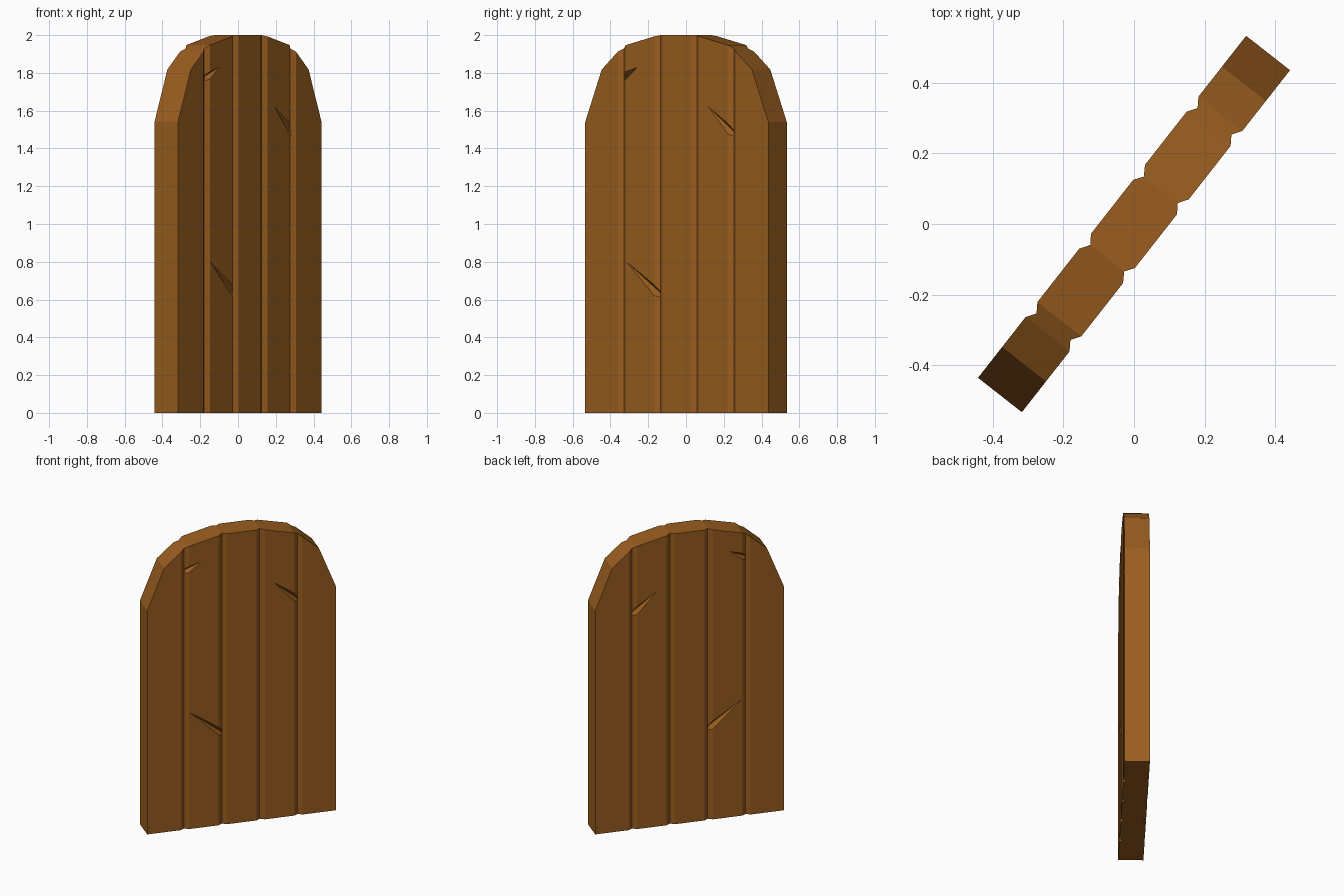
import bpy, bmesh, math

if "Cube" in bpy.data.objects:
    bpy.data.objects.remove(bpy.data.objects["Cube"])

HALF_T, GROOVE = 0.079, 0.061      # half thickness, half thickness at groove bottom
ARCH = [(0, 2.0), (0.123, 2.0), (0.343, 1.947), (0.397, 1.912), (0.505, 1.818), (0.616, 1.54)]


def arch_z(u):
    u = abs(u)
    for (a, za), (b, zb) in zip(ARCH, ARCH[1:]):
        if u <= b:
            return za + (zb - za) * (u - a) / (b - a)
    return ARCH[-1][1]


def make_object(name, bm):
    bmesh.ops.recalc_face_normals(bm, faces=bm.faces[:])
    me = bpy.data.meshes.new(name)
    bm.to_mesh(me)
    bm.free()
    ob = bpy.data.objects.new(name, me)
    bpy.context.collection.objects.link(ob)
    return ob


# Planked slab: one ring of four vertices per column across the width
half = [(0.097, HALF_T), (0.123, GROOVE), (0.151, HALF_T), (0.343, HALF_T),
        (0.370, GROOVE), (0.397, HALF_T), (0.505, HALF_T), (0.616, HALF_T)]
columns = [(-u, t) for u, t in reversed(half)] + half
bm = bmesh.new()
rings = []
for u, t in columns:
    z = arch_z(u)
    rings.append([bm.verts.new(p) for p in ((u, -t, 0), (u, -t, z), (u, t, z), (u, t, 0))])
for a, b in zip(rings, rings[1:]):
    for i in range(4):
        j = (i + 1) % 4
        bm.faces.new((a[i], a[j], b[j], b[i]))
bm.faces.new(rings[0])
bm.faces.new(rings[-1])
door = make_object("door", bm)

# Wedge cutters for the splits in the wood, the same on both faces
# (tip u, tip z, groove u, low z, high z)
cracks = [(-0.264, 1.83, -0.368, 1.745, 1.80),
          (0.213, 1.62, 0.371, 1.445, 1.515),
          (-0.338, 0.80, -0.124, 0.595, 0.66)]
bm = bmesh.new()
for tu, tz, gu, lo, hi in cracks:
    mid, h = (lo + hi) / 2, (hi - lo) * 0.75
    for s in (-1, 1):
        v = [bm.verts.new(p) for p in ((tu, s * HALF_T, tz), (gu, s * 0.097, mid - h),
                                       (gu, s * 0.097, mid + h), (gu, s * 0.045, mid))]
        for f in ((0, 1, 2), (0, 1, 3), (0, 2, 3), (1, 2, 3)):
            bm.faces.new([v[i] for i in f])
cutter = make_object("crack_cutter", bm)
cutter.hide_render = True

mod = door.modifiers.new("cracks", 'BOOLEAN')
mod.operation = 'DIFFERENCE'
mod.solver = 'EXACT'
mod.object = cutter
bpy.context.view_layer.objects.active = door
bpy.ops.object.modifier_apply(modifier=mod.name)
bpy.data.objects.remove(cutter)

# Wood colour and the door's turned position
wood = bpy.data.materials.new("wood")
wood.diffuse_color = (0.32, 0.11, 0.014, 1)
wood.use_nodes = True
wood.node_tree.nodes["Principled BSDF"].inputs["Base Color"].default_value = wood.diffuse_color
door.data.materials.clear()
door.data.materials.append(wood)
door.rotation_euler.z = math.radians(51.9)
